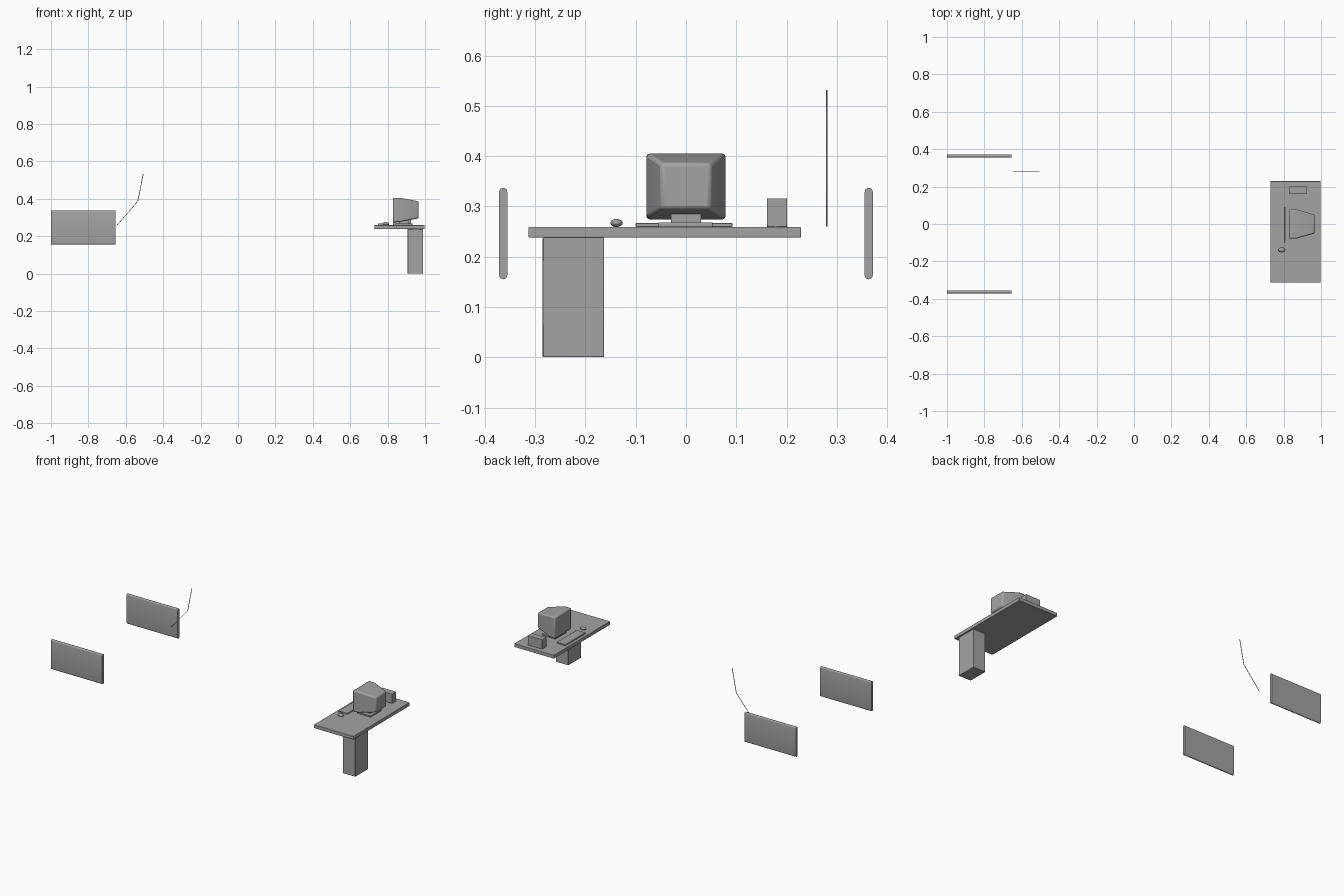
import bpy, bmesh, math

cube = bpy.data.objects.get("Cube")
if cube:
    bpy.data.objects.remove(cube, do_unlink=True)

grey = bpy.data.materials.new("plain grey")
grey.use_nodes = True
grey.diffuse_color = (0.37, 0.37, 0.37, 1)
grey.node_tree.nodes["Principled BSDF"].inputs["Base Color"].default_value = (0.37, 0.37, 0.37, 1)


def finish(name, bm, bevel=0, angle=35):
    """Turn a bmesh into a named, coloured, optionally bevelled object."""
    bmesh.ops.recalc_face_normals(bm, faces=bm.faces)
    mesh = bpy.data.meshes.new(name)
    bm.to_mesh(mesh)
    bm.free()
    mesh.materials.append(grey)
    obj = bpy.data.objects.new(name, mesh)
    bpy.context.collection.objects.link(obj)
    if bevel:
        mod = obj.modifiers.new("bevel", 'BEVEL')
        mod.width = bevel
        mod.segments = 2
        mod.limit_method = 'ANGLE'
        mod.angle_limit = math.radians(25)
    bpy.ops.object.select_all(action='DESELECT')
    obj.select_set(True)
    bpy.context.view_layer.objects.active = obj
    bpy.ops.object.shade_smooth_by_angle(angle=math.radians(angle))
    return obj


def loft(name, rings, bevel=0, angle=35):
    """Skin closed rings of equal length and cap both ends."""
    bm = bmesh.new()
    loops = [[bm.verts.new(p) for p in ring] for ring in rings]
    n = len(loops[0])
    for a, b in zip(loops, loops[1:]):
        for i in range(n):
            j = (i + 1) % n
            bm.faces.new((a[i], a[j], b[j], b[i]))
    bm.faces.new(loops[0])
    bm.faces.new(loops[-1])
    return finish(name, bm, bevel, angle)


def rect(x, y0, y1, z0, z1):
    return [(x, y0, z0), (x, y1, z0), (x, y1, z1), (x, y0, z1)]


def box(name, x, y, z, bevel=0):
    return loft(name, [rect(v, *y, *z) for v in x], bevel)


# Desk with its single pedestal
box("desk_top", (0.73, 0.997), (-0.313, 0.229), (0.238, 0.259), 0.002)
box("desk_pedestal", (0.907, 0.99), (-0.285, -0.163), (0, 0.238), 0.002)

# Things standing on the desk
box("keyboard", (0.748, 0.806), (-0.1, 0.092), (0.259, 0.267), 0.001)
box("desk_box", (0.828, 0.926), (0.161, 0.201), (0.259, 0.316), 0.001)

bm = bmesh.new()
bmesh.ops.create_uvsphere(bm, u_segments=24, v_segments=12, radius=1)
bmesh.ops.scale(bm, vec=(0.018, 0.012, 0.008), verts=bm.verts)
bmesh.ops.translate(bm, vec=(0.79, -0.138, 0.267), verts=bm.verts)
finish("mouse", bm, 0, 60)

# Monitor: deep housing narrowing to the rear, on a foot and neck
sections = [(0.828, 0.079, 0.273, 0.405),
            (0.868, 0.078, 0.277, 0.405),
            (0.966, 0.05, 0.295, 0.386)]
loft("monitor_housing", [rect(x, -h, h, z0, z1) for x, h, z0, z1 in sections], 0.007, 60)
box("monitor_foot", (0.842, 0.932), (-0.055, 0.053), (0.259, 0.268), 0.002)
box("monitor_neck", (0.862, 0.912), (-0.03, 0.03), (0.266, 0.288))

# Pair of upright panels with rounded upper and lower edges
R, LOW, HIGH, STEPS = 0.008, 0.155, 0.337, 8
outline = []
for centre, start in ((HIGH - R, 0), (LOW + R, math.pi)):
    for i in range(STEPS + 1):
        a = start + math.pi * i / STEPS
        outline.append((R * math.cos(a), centre + R * math.sin(a)))
for side, y in (("front", -0.3635), ("back", 0.3635)):
    loft(side + "_panel", [[(x, y + u, z) for u, z in outline] for x in (-1, -0.655)])

# Thin bent rod beside the back panel
rod = []
for x, z in ((-0.645, 0.26), (-0.535, 0.388), (-0.507, 0.532)):
    rod.append([(x + 0.0018 * math.cos(a), 0.28 + 0.0018 * math.sin(a), z)
                for a in (math.tau * i / 8 for i in range(8))])
loft("bent_rod", rod)
